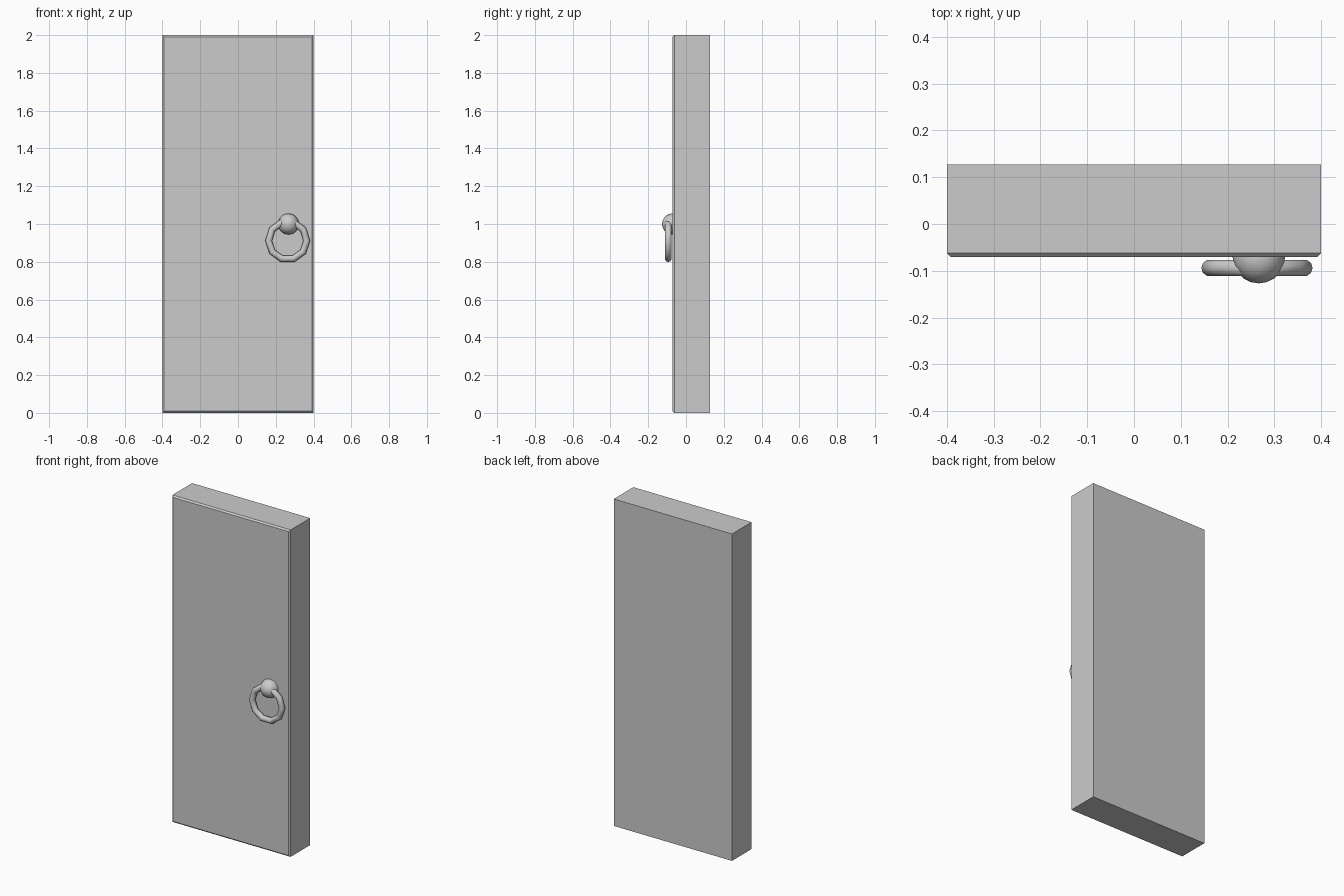
import bpy, bmesh, math

if "Cube" in bpy.data.objects:
    bpy.data.objects.remove(bpy.data.objects["Cube"])

FRONT, BACK = -0.071, 0.127


def finish(name, bm, smooth=False):
    bmesh.ops.recalc_face_normals(bm, faces=bm.faces)
    mesh = bpy.data.meshes.new(name)
    bm.to_mesh(mesh)
    bm.free()
    obj = bpy.data.objects.new(name, mesh)
    bpy.context.collection.objects.link(obj)
    for poly in mesh.polygons:
        poly.use_smooth = smooth
    return obj


# Door slab with a small chamfer around its front face
bm = bmesh.new()
bmesh.ops.create_cube(bm, size=1)
for v in bm.verts:
    v.co = (v.co.x * 0.8, FRONT if v.co.y < 0 else BACK, v.co.z * 2 + 1)
front_edges = [e for e in bm.edges if all(v.co.y < 0 for v in e.verts)]
bmesh.ops.bevel(bm, geom=front_edges, offset=0.009, segments=1,
                affect='EDGES', profile=0.5)
finish("door_slab", bm)

# Ten-sided pull ring hanging flat against the door
bpy.ops.mesh.primitive_torus_add(
    major_segments=10, minor_segments=10, major_radius=0.101,
    minor_radius=0.018, location=(0.263, -0.094, 0.912),
    rotation=(math.pi / 2, 0, 0))
ring = bpy.context.object
ring.name = "pull_ring"
bpy.ops.object.shade_smooth_by_angle(angle=math.radians(50))

# Round boss holding the ring, half sunk into the slab
bm = bmesh.new()
bmesh.ops.create_uvsphere(bm, u_segments=16, v_segments=10, radius=0.056)
boss = finish("ring_boss", bm, smooth=True)
boss.location = (0.267, FRONT, 1.0)
boss.rotation_euler = (math.pi / 2, 0, 0)
